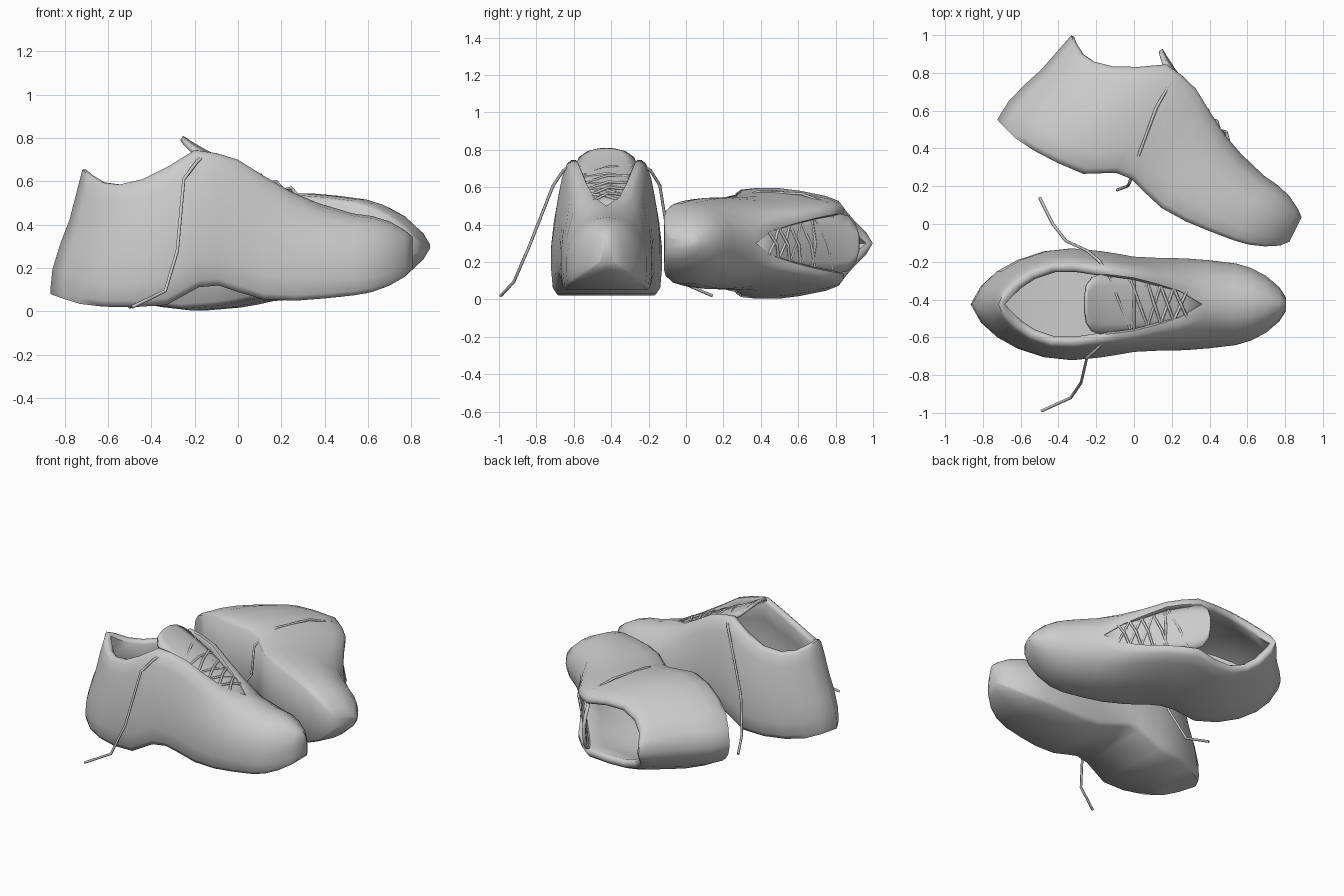
import bpy, bmesh
from mathutils import Matrix, Vector
from math import radians

if "Cube" in bpy.data.objects:
    bpy.data.objects.remove(bpy.data.objects["Cube"])

# Cross-sections toe to heel: x bottom, x top, z bottom, z top, half width, rim half width
SECTIONS = [
    (.805, .805, .20, .345, .035, 0), (.77, .77, .16, .375, .09, 0),
    (.70, .70, .12, .415, .15, 0), (.62, .62, .09, .44, .192, 0),
    (.54, .53, .075, .452, .216, 0), (.40, .37, .06, .50, .233, 0),
    (.27, .25, .05, .55, .243, .085), (.12, .12, .055, .625, .246, .125),
    (0, 0, .09, .70, .252, .155), (-.09, -.10, .12, .73, .268, .168),
    (-.18, -.20, .112, .745, .282, .178), (-.33, -.32, .03, .67, .296, .195),
    (-.48, -.44, .02, .61, .28, .195), (-.62, -.55, .022, .585, .235, .16),
    (-.73, -.63, .035, .595, .175, .11), (-.81, -.69, .06, .63, .10, .055),
    (-.865, -.718, .08, .655, 0, 0)]
THROAT = 5

PLACES = [Matrix.Translation((0, -.425, 0)),
          Matrix.Translation((.013, .09, .3)) @ Matrix.Rotation(radians(-26.8), 4, 'Z')
          @ Matrix.Rotation(radians(-90), 4, 'X')]


def lerp(a, b, t):
    return a + (b - a) * t


def finish(bm, name, place, angle):
    bmesh.ops.remove_doubles(bm, verts=bm.verts, dist=1e-4)
    bmesh.ops.recalc_face_normals(bm, faces=bm.faces)
    me = bpy.data.meshes.new(name)
    bm.to_mesh(me)
    bm.free()
    me.transform(place)
    ob = bpy.data.objects.new(name, me)
    bpy.context.collection.objects.link(ob)
    bpy.ops.object.select_all(action='DESELECT')
    ob.select_set(True)
    bpy.context.view_layer.objects.active = ob
    bpy.ops.object.shade_smooth_by_angle(angle=radians(angle))
    return ob


def outer_profile(s, closed):
    xb, xt, zb, zt, w, r = s
    upper = ((.6, .92), (.85, .68), (.97, .33), (1, 0)) if closed else \
            ((.6, .86), (.85, .58), (.97, .32), (1, .1))
    pts = [(xb, 0, zb), (xb, .9 * w, zb), (xb, .97 * w, lerp(zb, zt, .05)),
           (lerp(xb, xt, .06), w, lerp(zb, zt, .2)), (lerp(xb, xt, .3), w, lerp(zb, zt, .4))]
    for fz, fy in upper:
        pts.append((lerp(xb, xt, fz), lerp(r, w, fy), lerp(zb, zt, fz)))
    return pts


def inner_profile(s):
    xb, xt, zb, zt, w, r = s
    ri, wi = max(r - .025, 0), max(w - .05, 0)
    rim = outer_profile(s, r == 0 and xt > 0)[-1]
    return [rim, (xt * .975, lerp(ri, r, .4), zt), (xt * .95, ri, zt - .02),
            (lerp(xb, xt, .7) * .94, lerp(ri, wi, .45), lerp(zb, zt, .75)),
            (lerp(xb, xt, .2) * .94, wi, lerp(zb, zt, .35)),
            (xb * .92, wi * .85, zb + .06), (xb * .92, 0, zb + .06)]


def loft(bm, profiles, side):
    rows = [[bm.verts.new((x, y * side, z)) for x, y, z in p] for p in profiles]
    for a, b in zip(rows, rows[1:]):
        for i in range(len(a) - 1):
            bm.faces.new((a[i], a[i + 1], b[i + 1], b[i]))
    return rows


def shoe_body(name, place):
    bm = bmesh.new()
    for side in (1, -1):
        rows = loft(bm, [outer_profile(s, i <= THROAT) for i, s in enumerate(SECTIONS)], side)
        bm.faces.new(rows[0])
        loft(bm, [inner_profile(s) for s in SECTIONS[THROAT:]], side)
    finish(bm, name, place, 60)


def tongue(name, place):
    bm = bmesh.new()
    stations = [(-.26, .80, .04), (-.25, .795, .10), (-.22, .775, .145), (-.15, .735, .165),
                (-.05, .685, .165), (.10, .61, .14), (.25, .535, .095), (.37, .48, .04)]
    loft(bm, [[(x, w * f, z - .03 * (w * f / .165) ** 2) for f in (-1, -.6, 0, .6, 1)]
              for x, z, w in stations], 1)
    ob = finish(bm, name, place, 60)
    m = ob.modifiers.new("thickness", 'SOLIDIFY')
    m.thickness, m.offset = .022, 0


def lace(name, strands, place=Matrix()):
    cu = bpy.data.curves.new(name, 'CURVE')
    cu.dimensions = '3D'
    cu.bevel_depth, cu.bevel_resolution, cu.use_fill_caps = .008, 1, True
    for pts in strands:
        sp = cu.splines.new('POLY')
        sp.points.add(len(pts) - 1)
        for p, co in zip(sp.points, pts):
            p.co = (*(place @ Vector(co)), 1)
    bpy.context.collection.objects.link(bpy.data.objects.new(name, cu))


def eyelet(x, side):
    t = (x + .15) / .43
    return (x, side * lerp(.165, .07, t), lerp(.715, .53, t))


def crossing(a, b, side):
    p, q = Vector(eyelet(a, side)), Vector(eyelet(b, -side))
    return [p, (p + q) / 2 + Vector((0, 0, .018 + .006 * side)), q]


# Both shoes: body, tongue, crossed lacing
for label, place in zip(("standing", "lying"), PLACES):
    shoe_body(label + "_shoe_body", place)
    tongue(label + "_shoe_tongue", place)
    xs = [-.14, -.02, .07, .14, .21, .28]
    strands = [crossing(a, b, s) for a, b in zip(xs, xs[1:]) for s in (1, -1)]
    strands.append(crossing(-.0, -.0, 1))
    lace(label + "_shoe_lacing", strands, place)

# Loose lace ends
lace("standing_shoe_loose_laces", [
    [(-.16, -.62, .715), (-.19, -.655, .69), (-.25, -.71, .61), (-.28, -.84, .28),
     (-.335, -.92, .095), (-.49, -.99, .02)],
    [(-.16, -.23, .715), (-.19, -.19, .69), (-.25, -.14, .61), (-.36, -.09, .30),
     (-.43, 0, .08), (-.50, .14, .02)]])
lace("lying_shoe_loose_lace", [
    [(.20, .76, .51), (.12, .62, .565), (.03, .38, .575), (-.025, .215, .50),
     (-.035, .20, .30), (-.09, .18, .22)]])
